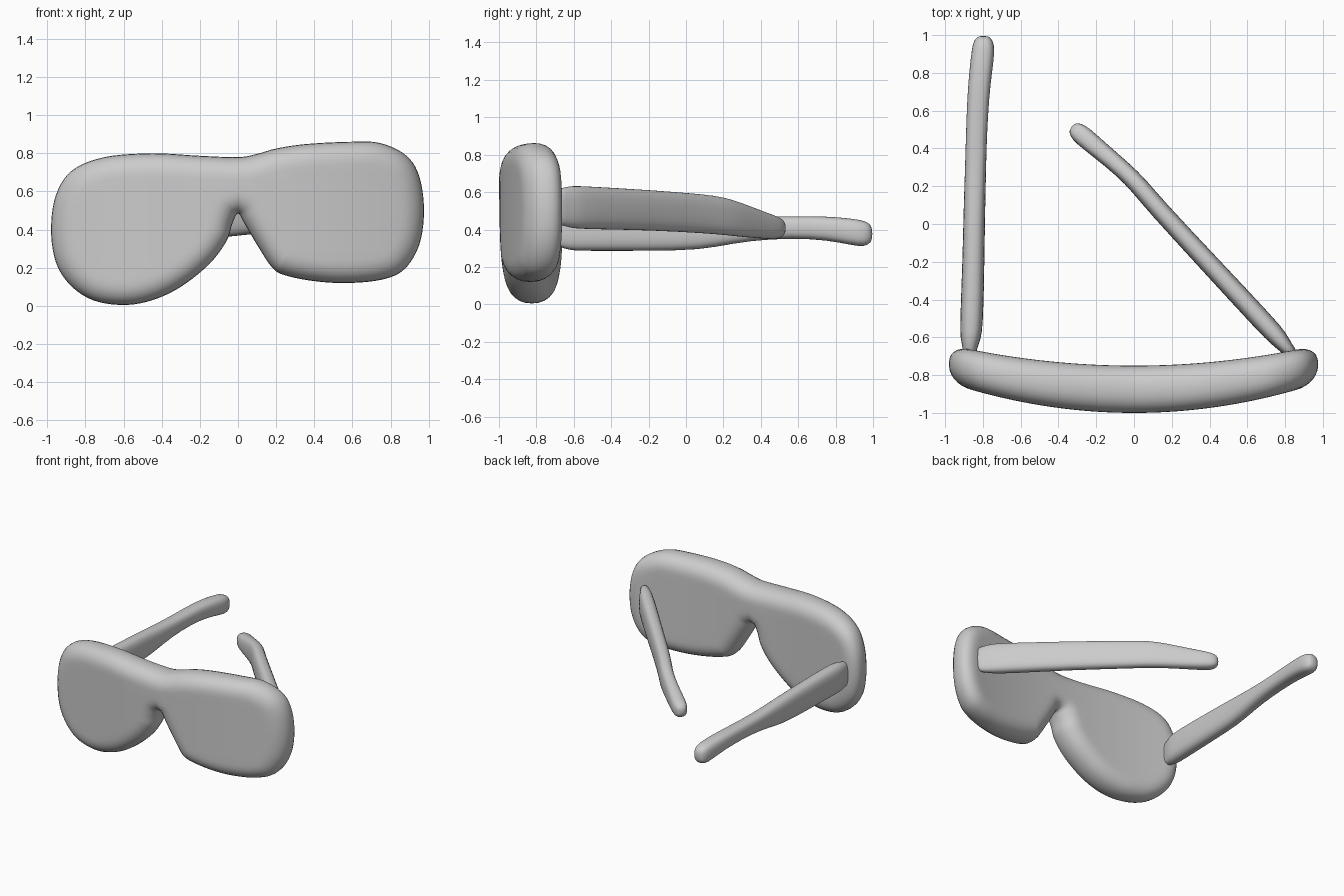
import bpy, bmesh, math
from mathutils import Vector
from mathutils.geometry import delaunay_2d_cdt

if "Cube" in bpy.data.objects:
    bpy.data.objects.remove(bpy.data.objects["Cube"])


def finish(bm, name):
    bmesh.ops.recalc_face_normals(bm, faces=bm.faces[:])
    for f in bm.faces:
        f.smooth = True
    me = bpy.data.meshes.new(name)
    bm.to_mesh(me)
    bm.free()
    ob = bpy.data.objects.new(name, me)
    bpy.context.collection.objects.link(ob)
    return ob


def closed_spline(pts, steps):
    """Closed Catmull-Rom curve through the points."""
    out, n = [], len(pts)
    for i in range(n):
        a, b, c, d = (Vector(pts[(i + k) % n]) for k in (-1, 0, 1, 2))
        for s in range(steps):
            t = s / steps
            out.append(0.5 * (2 * b + (c - a) * t + (2 * a - 5 * b + 4 * c - d) * t * t
                              + (3 * b - a - 3 * c + d) * t ** 3))
    return out


# Front: one outline (x, z), counter-clockwise seen from the front
OUTLINE = [(0, .78), (-.2, .787), (-.45, .8), (-.7, .78), (-.87, .71), (-.955, .58),
           (-.98, .4), (-.955, .23), (-.88, .11), (-.76, .03), (-.6, .005), (-.45, .03),
           (-.3, .10), (-.15, .22), (-.06, .34), (-.03, .43), (0, .485), (.035, .43),
           (.1, .32), (.18, .20), (.25, .16), (.4, .13), (.57, .12), (.75, .137),
           (.87, .19), (.95, .32), (.975, .5), (.95, .68), (.88, .79), (.74, .855),
           (.57, .86), (.35, .848), (.2, .825), (.1, .797)]
RIM, HALF, POWER = 0.12, 0.125, 2.3


def build_front():
    line = closed_spline(OUTLINE, 5)
    n = len(line)

    def dist(p):
        return min((p - q).length for q in line)

    # rings of inset points for the rounded rim, then a grid for the flat middle
    pts = list(line)
    for k in range(1, 8):
        d = RIM * (1 - math.cos(k / 7 * math.pi / 2))
        for i in range(n):
            t = (line[(i + 1) % n] - line[i - 1]).normalized()
            p = line[i] + Vector((-t.y, t.x)) * d
            if dist(p) > d - 0.001:
                pts.append(p)
    for i in range(-20, 21):
        for j in range(19):
            p = Vector((i * .05, j * .05))
            if dist(p) > RIM + .02:
                pts.append(p)
    verts, _, faces, *_ = delaunay_2d_cdt(pts, [], [list(range(n))], 1, 1e-4)
    bm = bmesh.new()
    for side in (-1, 1):
        vs = []
        for p in verts:
            d = min(dist(p) / RIM, 1)
            h = HALF * (1 - (1 - d) ** POWER) ** (1 / POWER) * (1 - .2 * p.x ** 2)
            y = -.875 + .14 * p.x ** 2 + side * h
            vs.append(bm.verts.new((p.x, y, p.y)))
        for f in faces:
            bm.faces.new([vs[i] for i in f])
    bmesh.ops.remove_doubles(bm, verts=bm.verts[:], dist=1e-4)
    loose = [v for v in bm.verts if not v.link_faces]
    bmesh.ops.delete(bm, geom=loose, context='VERTS')
    return finish(bm, "front_frame")


# Temple arms: stations (x, y, width, bottom z, top z) lofted with a soft oblong section
def build_temple(name, stations, sides=16):
    bm = bmesh.new()
    rings = []
    for i, (x, y, w, lo, hi) in enumerate(stations):
        a, b = stations[max(i - 1, 0)], stations[min(i + 1, len(stations) - 1)]
        t = Vector((b[0] - a[0], b[1] - a[1])).normalized()
        ring = []
        for k in range(sides):
            ang = 2 * math.pi * k / sides
            c, s = math.cos(ang), math.sin(ang)
            u = math.copysign(abs(c) ** .75, c) * w / 2
            v = math.copysign(abs(s) ** .75, s) * (hi - lo) / 2
            ring.append(bm.verts.new((x + t.y * u, y - t.x * u, (lo + hi) / 2 + v)))
        rings.append(ring)
    for r, q in zip(rings, rings[1:]):
        for k in range(sides):
            m = (k + 1) % sides
            bm.faces.new((r[k], r[m], q[m], q[k]))
    bm.faces.new(rings[0])
    bm.faces.new(rings[-1])
    ob = finish(bm, name)
    ob.modifiers.new("smooth", 'SUBSURF').levels = 1
    ob.modifiers["smooth"].render_levels = 1
    return ob


build_front()
build_temple("open_temple", [
    (-.87, -.71, .07, .31, .48), (-.87, -.655, .075, .30, .49), (-.865, -.61, .11, .285, .505),
    (-.86, -.53, .125, .284, .51), (-.85, -.2, .118, .284, .50), (-.845, .08, .116, .288, .49),
    (-.84, .25, .114, .325, .475), (-.835, .45, .112, .35, .47), (-.825, .68, .118, .35, .473),
    (-.81, .82, .122, .33, .467), (-.797, .93, .125, .306, .454), (-.797, .975, .10, .315, .44),
    (-.797, .997, .05, .345, .41)])
build_temple("folded_temple", [
    (.85, -.70, .06, .43, .61), (.81, -.66, .07, .42, .625), (.77, -.61, .10, .405, .636),
    (.70, -.535, .112, .40, .633), (.38, -.19, .105, .395, .613), (.11, .10, .10, .378, .59),
    (.03, .20, .10, .37, .575), (-.06, .29, .095, .36, .545), (-.18, .39, .10, .352, .505),
    (-.275, .47, .11, .346, .475), (-.31, .50, .09, .355, .46), (-.33, .517, .045, .38, .435)])
